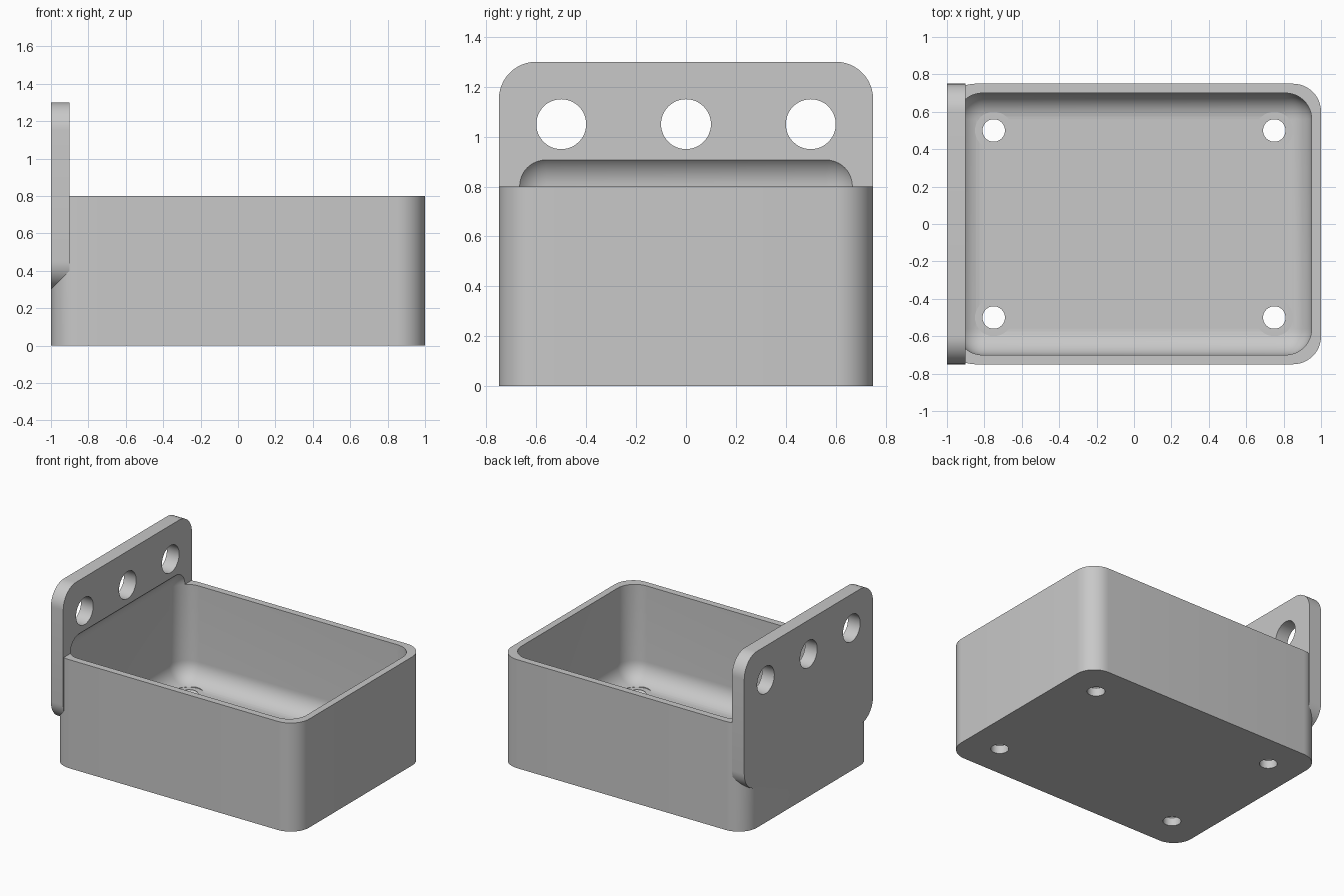
import bpy, bmesh
from math import radians
from mathutils import Matrix

if "Cube" in bpy.data.objects:
    bpy.data.objects.remove(bpy.data.objects["Cube"], do_unlink=True)

grey = bpy.data.materials.new("plain grey")
grey.use_nodes = True
colour = (0.58, 0.58, 0.58, 1)
grey.diffuse_color = colour
grey.node_tree.nodes["Principled BSDF"].inputs["Base Color"].default_value = colour


def make_object(name, bm):
    mesh = bpy.data.meshes.new(name)
    bm.to_mesh(mesh)
    bm.free()
    mesh.materials.append(grey)
    obj = bpy.data.objects.new(name, mesh)
    bpy.context.collection.objects.link(obj)
    return obj


def rounded_block(name, low, high, radius, axis=None):
    """Box from low to high; rounds edges along one axis, or all edges."""
    bm = bmesh.new()
    bmesh.ops.create_cube(bm, size=1)
    for v in bm.verts:
        v.co = [l + (c + 0.5) * (h - l) for c, l, h in zip(v.co, low, high)]
    edges = [e for e in bm.edges if axis is None
             or abs((e.verts[0].co - e.verts[1].co).normalized()[axis]) > 0.9]
    bmesh.ops.bevel(bm, geom=edges, offset=radius, segments=12,
                    profile=0.5, affect='EDGES')
    return make_object(name, bm)


def round_cutter(name, centre, r_low, r_high, depth, along_x=False):
    """Cylinder or cone centred on a point."""
    bm = bmesh.new()
    matrix = Matrix.Translation(centre)
    if along_x:
        matrix = matrix @ Matrix.Rotation(radians(90), 4, 'Y')
    bmesh.ops.create_cone(bm, cap_ends=True, segments=48, radius1=r_low,
                          radius2=r_high, depth=depth, matrix=matrix)
    return make_object(name, bm)


def combine(target, tool, operation):
    """Apply a boolean and discard the tool."""
    tool.hide_render = True
    mod = target.modifiers.new("cut", 'BOOLEAN')
    mod.object, mod.operation, mod.solver = tool, operation, 'EXACT'
    bpy.context.view_layer.objects.active = target
    bpy.ops.object.modifier_apply(modifier=mod.name)
    bpy.data.objects.remove(tool, do_unlink=True)


# Tray body and upright mounting plate
tray = rounded_block("mounting_tray", (-1, -0.75, 0), (1, 0.75, 0.8), 0.15, axis=2)
plate = rounded_block("plate", (-1, -0.75, 0.3), (-0.9, 0.75, 1.3), 0.15, axis=0)
combine(tray, plate, 'UNION')

# Hollow with filleted edges, reaching into the plate
floor = 0.1
hollow = rounded_block("hollow", (-0.95, -0.7, floor), (0.95, 0.7, 0.94), 0.14)
combine(tray, hollow, 'DIFFERENCE')

# Holes through the plate
for y in (-0.5, 0, 0.5):
    combine(tray, round_cutter("plate_hole", (-0.95, y, 1.05), 0.1, 0.1, 0.3, True),
            'DIFFERENCE')

# Countersunk screw holes in the floor
sink = 0.04
for x in (-0.75, 0.75):
    for y in (-0.5, 0.5):
        combine(tray, round_cutter("screw_hole", (x, y, 0.05), 0.06, 0.06, 0.3),
                'DIFFERENCE')
        combine(tray, round_cutter("countersink", (x, y, floor - sink / 2),
                                   0.06, 0.1, sink), 'DIFFERENCE')
        combine(tray, round_cutter("clearance", (x, y, floor + 0.05),
                                   0.1, 0.1, 0.1), 'DIFFERENCE')

# Smooth the rounded surfaces and keep the rims sharp
bpy.ops.object.select_all(action='DESELECT')
tray.select_set(True)
bpy.context.view_layer.objects.active = tray
bpy.ops.object.shade_smooth_by_angle(angle=radians(25))
